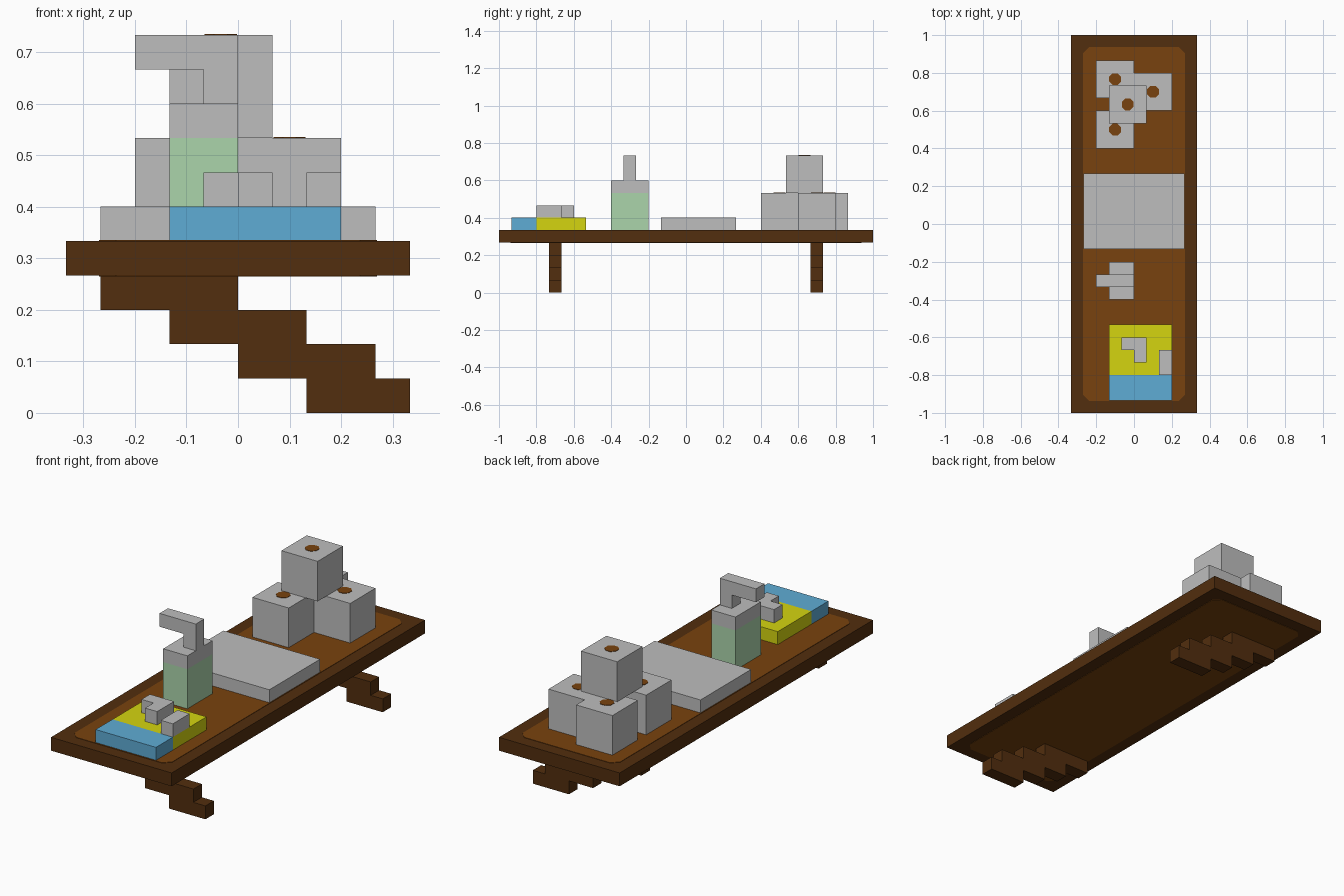
import bpy, bmesh, math

if "Cube" in bpy.data.objects:
    bpy.data.objects.remove(bpy.data.objects["Cube"])

U = 1 / 15  # modelling grid step


def mat(name, rgb):
    lin = [c / 255 / 12.92 if c < 11 else ((c / 255 + 0.055) / 1.055) ** 2.4 for c in rgb]
    m = bpy.data.materials.new(name)
    m.diffuse_color = (*lin, 1)
    m.use_nodes = True
    m.node_tree.nodes["Principled BSDF"].inputs["Base Color"].default_value = m.diffuse_color
    return m


DARK = mat("dark wood", (82, 46, 14))
WOOD = mat("warm wood", (121, 66, 14))
GREY = mat("light grey", (190, 190, 190))
GREEN = mat("pale green", (171, 213, 171))
BLUE = mat("sky blue", (95, 172, 213))
YELLOW = mat("yellow", (213, 213, 16))


def prism(name, pts, base, depth, material):
    """Extrude a 3D outline along the depth vector."""
    bm = bmesh.new()
    face = bm.faces.new([bm.verts.new(p) for p in pts])
    out = bmesh.ops.extrude_face_region(bm, geom=[face], use_keep_orig=True)
    verts = [g for g in out["geom"] if isinstance(g, bmesh.types.BMVert)]
    bmesh.ops.translate(bm, verts=verts, vec=depth)
    bmesh.ops.translate(bm, verts=bm.verts[:], vec=base)
    bmesh.ops.recalc_face_normals(bm, faces=bm.faces[:])
    me = bpy.data.meshes.new(name)
    bm.to_mesh(me)
    bm.free()
    me.materials.append(material)
    ob = bpy.data.objects.new(name, me)
    bpy.context.collection.objects.link(ob)
    return ob


def box(name, x, y, z, material):
    """Box from (min, max) ranges in grid steps."""
    pts = [(a * U, b * U, 0) for a, b in ((x[0], y[0]), (x[1], y[0]), (x[1], y[1]), (x[0], y[1]))]
    return prism(name, pts, (0, 0, z[0] * U), (0, 0, (z[1] - z[0]) * U), material)


# Table top with a corner-cut inlay above and below
box("table_top", (-5, 5), (-15, 15), (4, 5), DARK)
hx, hy, c = 0.27, 0.938, 0.033
inlay = [(-hx + c, -hy, 0), (hx - c, -hy, 0), (hx, -hy + c, 0), (hx, hy - c, 0),
         (hx - c, hy, 0), (-hx + c, hy, 0), (-hx, hy - c, 0), (-hx, -hy + c, 0)]
prism("top_inlay", inlay, (0, 0, 5 * U - 0.001), (0, 0, 0.003), WOOD)
prism("underside_inlay", inlay, (0, 0, 4 * U - 0.002), (0, 0, 0.003), WOOD)

# Stair-stepped legs
steps = [(-4, 4), (-4, 3), (-2, 3), (-2, 2), (0, 2), (0, 1), (2, 1), (2, 0),
         (5, 0), (5, 1), (4, 1), (4, 2), (2, 2), (2, 3), (0, 3), (0, 4)]
for name, y in (("front_leg", -11), ("back_leg", 10)):
    prism(name, [(a * U, 0, b * U) for a, b in steps], (0, y * U, 0), (0, U, 0), DARK)

# Tray with small items
box("tray_blue_half", (-2, 3), (-14, -12), (5, 6), BLUE)
box("tray_yellow_half", (-2, 3), (-12, -8), (5, 6), YELLOW)
hook = [(-1, -10), (0, -10), (0, -11), (1, -11), (1, -9), (-1, -9)]
prism("bent_item", [(a * U, b * U, 0) for a, b in hook], (0, 0, 6 * U), (0, 0, U), GREY)
box("straight_item", (2, 3), (-12, -10), (6, 7), GREY)

# Pump bottle
box("bottle_body", (-2, 0), (-6, -3), (5, 8), GREEN)
box("bottle_cap", (-2, 0), (-6, -3), (8, 9), GREY)
spout = [(-1, 9), (0, 9), (0, 11), (-3, 11), (-3, 10), (-1, 10)]
prism("bottle_pump", [(a * U, 0, b * U) for a, b in spout], (0, -5 * U, 0), (0, U, 0), GREY)

# Folded towel
box("folded_towel", (-4, 4), (-2, 4), (5, 6), GREY)

# Stacked paper rolls with octagonal cores at both ends
core = [(0.034 * math.cos(math.pi / 8 + i * math.pi / 4),
         0.034 * math.sin(math.pi / 8 + i * math.pi / 4), 0) for i in range(8)]
for i, (x, y, z) in enumerate(((-3, 10, 5), (0, 9, 5), (-3, 6, 5), (-2, 8, 8)), 1):
    box(f"paper_roll_{i}", (x, x + 3), (y, y + 3), (z, z + 3), GREY)
    cx, cy = (x + 1.5) * U, (y + 1.5) * U
    prism(f"roll_core_top_{i}", core, (cx, cy, (z + 3) * U - 0.001), (0, 0, 0.003), WOOD)
    if z > 5:
        prism(f"roll_core_bottom_{i}", core, (cx, cy, z * U - 0.002), (0, 0, 0.003), WOOD)
